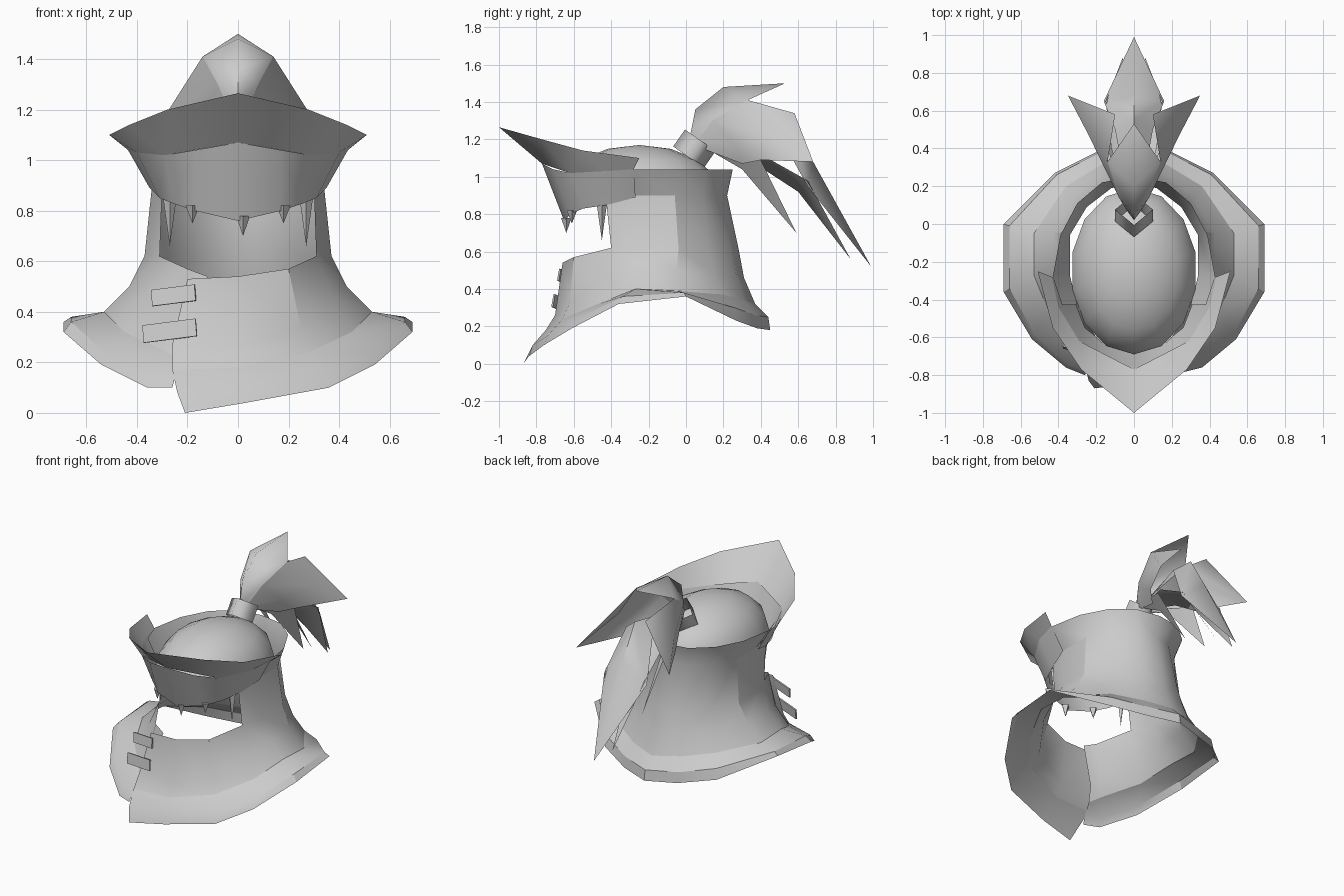
import bpy
import bmesh
from math import radians
from mathutils import Vector

old = bpy.data.objects.get("Cube")
if old:
    bpy.data.objects.remove(old, do_unlink=True)

# One plain colour for everything
grey = bpy.data.materials.new("light_grey")
grey.use_nodes = True
tone = (0.6, 0.6, 0.6, 1)
grey.diffuse_color = tone
grey.node_tree.nodes["Principled BSDF"].inputs["Base Color"].default_value = tone


def finish(obj, name, angle=30):
    """Name, colour and shade one part."""
    obj.name = name
    obj.data.materials.clear()
    obj.data.materials.append(grey)
    bpy.ops.object.select_all(action='DESELECT')
    obj.select_set(True)
    bpy.context.view_layer.objects.active = obj
    bpy.ops.object.shade_smooth_by_angle(angle=radians(angle))
    return obj


def mirrored(columns):
    """Flip a list of columns to the other side."""
    return [[(-x, y, z) for x, y, z in column] for column in columns]


def part(columns, first, last):
    """Keep only some of the rows."""
    return [column[first:last] for column in columns]


def sheet(name, *strips, angle=30):
    """Skin each strip of point columns (in hundredths of a unit)."""
    bm = bmesh.new()
    for columns in strips:
        grid = [[bm.verts.new(Vector(p) / 100) for p in column] for column in columns]
        for a, b in zip(grid, grid[1:]):
            for i in range(len(a) - 1):
                bm.faces.new((a[i], b[i], b[i + 1], a[i + 1]))
    bmesh.ops.remove_doubles(bm, verts=bm.verts, dist=0.001)
    bmesh.ops.recalc_face_normals(bm, faces=bm.faces)
    mesh = bpy.data.meshes.new(name)
    bm.to_mesh(mesh)
    bm.free()
    obj = bpy.data.objects.new(name, mesh)
    bpy.context.collection.objects.link(obj)
    return finish(obj, name, angle)


def both_sides(name, columns, angle=60):
    """Skin a half and its mirror image."""
    return sheet(name, columns, mirrored(columns), angle=angle)


# Mantle columns from back to front: hem, roll, seam, throat, neck
mantle = [
    [(0, 45, 18), (0, 44, 25), (0, 37, 32), (0, 31, 46), (0, 28, 62)],
    [(20, 38, 19), (20, 37, 26), (18, 31, 34), (16, 27, 47), (14, 24, 62)],
    [(42, 27, 23), (41, 26, 30), (36, 20, 37), (31, 15, 48), (27, 12, 62)],
    [(69, 0, 36), (66, -1, 38), (53, -5, 39), (43, -5, 50), (37, -4, 62)],
    [(69, -36, 32), (66, -34, 36), (53, -27, 40), (43, -26, 50), (37, -25, 62)],
    [(54, -61, 19), (53, -58, 24), (45, -47, 32), (37, -43, 46), (31, -40, 62)],
    [(36, -76, 10), (35, -74, 15), (28, -66, 24), (25, -62, 33), (20, -60, 57)],
]
# The left front wraps over the right front
flap = [
    [(3, -84, 4), (2, -82, 10), (0, -75, 18), (0, -70, 26), (0, -66, 54)],
    [(-21, -87, 0), (-24, -83, 8), (-26, -75, 17), (-26, -68, 27), (-20, -65, 53)],
]
tuck = [[(-26, -80, 10), (-25, -78, 14), (-22, -70, 20), (-20, -66, 30), (-12, -63, 54)]]
left_front = mantle + flap
right_front = mirrored(mantle) + tuck

sheet("collar", part(left_front, 0, 3), part(right_front, 0, 3))

# Hood wall with a flared top band, open at the face, joined to the neck wrap
hood = [
    [(0, 28, 62), (0, 22, 90), (0, 25, 104)],
    [(14, 24, 62), (12, 19, 90), (17, 22, 104)],
    [(27, 12, 62), (25, 9, 90), (30, 11, 104)],
    [(37, -4, 62), (34, -6, 90), (39, -6, 104)],
    [(37, -25, 62), (34, -27, 90), (43, -28, 104)],
    [(31, -40, 62), (30, -43, 90), (38, -43, 104)],
]
sheet("hood", part(left_front, 2, 5), part(right_front, 2, 5), hood, mirrored(hood))

# Brow plate above the face opening, lapping onto the hood sides
brow = [
    [(0, -77, 107), (0, -65, 76)],
    [(17, -71, 104), (17, -62, 80)],
    [(29, -62, 102), (26, -55, 83)],
    [(40, -44, 103), (31, -42, 85)],
    [(43.5, -28, 104), (35, -27, 89)],
]
both_sides("brow_plate", brow)

# Upswept pointed brim
brim = [
    [(0, -77, 107), (0, -100, 126.5)],
    [(29, -62, 102), (28, -77, 120)],
    [(40, -44, 103), (43, -55, 114)],
    [(43.5, -28, 104), (51, -25, 110)],
]
both_sides("brim", brim)

# Teeth under the brow
for number, (x, y, top, tip) in enumerate([
        (2, -64, 78, 70), (-18, -61, 82, 75), (18, -61, 82, 75),
        (-27, -45, 86, 66), (27, -45, 86, 66)]):
    bpy.ops.mesh.primitive_cone_add(
        vertices=4, radius1=0.028, radius2=0, depth=(top - tip) / 100,
        location=(x / 100, y / 100, (top + tip) / 200), rotation=(radians(180), 0, 0))
    finish(bpy.context.object, f"tooth_{number}")

# Strap tabs across the front overlap
for name, place, size in (
        ("upper_tab", (-0.255, -0.655, 0.465), (0.18, 0.009, 0.065)),
        ("lower_tab", (-0.27, -0.68, 0.325), (0.22, 0.009, 0.07))):
    bpy.ops.mesh.primitive_cube_add(size=1, location=place,
                                    rotation=(radians(-8), radians(-7), radians(-16)))
    bpy.context.object.scale = size
    finish(bpy.context.object, name)

# Skull cap: upper half of a low-poly ellipsoid
bpy.ops.mesh.primitive_uv_sphere_add(segments=14, ring_count=8, location=(0, -0.25, 0.9))
cap = bpy.context.object
bm = bmesh.new()
bm.from_mesh(cap.data)
bmesh.ops.delete(bm, geom=[v for v in bm.verts if v.co.z < -0.1], context='VERTS')
bm.to_mesh(cap.data)
bm.free()
cap.scale = (0.335, 0.44, 0.27)
finish(cap, "skull_cap", 40)

# Open square ring holding the ponytail
bpy.ops.mesh.primitive_cylinder_add(vertices=4, radius=0.1, depth=0.11,
                                    end_fill_type='NOTHING',
                                    location=(0, 0.045, 1.15),
                                    rotation=(radians(-35), 0, 0))
finish(bpy.context.object, "tail_ring", 100)

# Ponytail: domed top lock, spread side locks and a long trailing lock
both_sides("top_lock", [
    [(0, 2, 121), (0, 5, 136), (0, 20, 148), (0, 53, 150)],
    [(3, 6, 119), (8, 14, 130), (14, 33, 141), (0, 53, 150)],
], angle=100)
both_sides("side_lock", [
    [(3, 6, 119), (8, 14, 130), (14, 33, 141), (10, 58, 134)],
    [(4, 9, 115), (14, 27, 117), (24, 47, 122), (35, 68, 108)],
    [(3, 12, 114), (10, 30, 107), (20, 40, 109), (35, 68, 108)],
])
both_sides("long_lock", [
    [(0, 15, 122), (0, 55, 130), (0, 68, 108), (0, 99, 52)],
    [(3, 12, 115), (10, 50, 122), (16, 65, 95), (0, 99, 52)],
])
both_sides("under_lock", [
    [(0, 12, 114), (0, 40, 105), (0, 60, 92), (6, 88, 56)],
    [(3, 12, 115), (12, 40, 112), (15, 65, 98), (6, 88, 56)],
])
both_sides("low_lock", [
    [(2, 11, 115), (4, 30, 104), (8, 59, 70)],
    [(5, 13, 116), (14, 40, 109), (8, 59, 70)],
])
